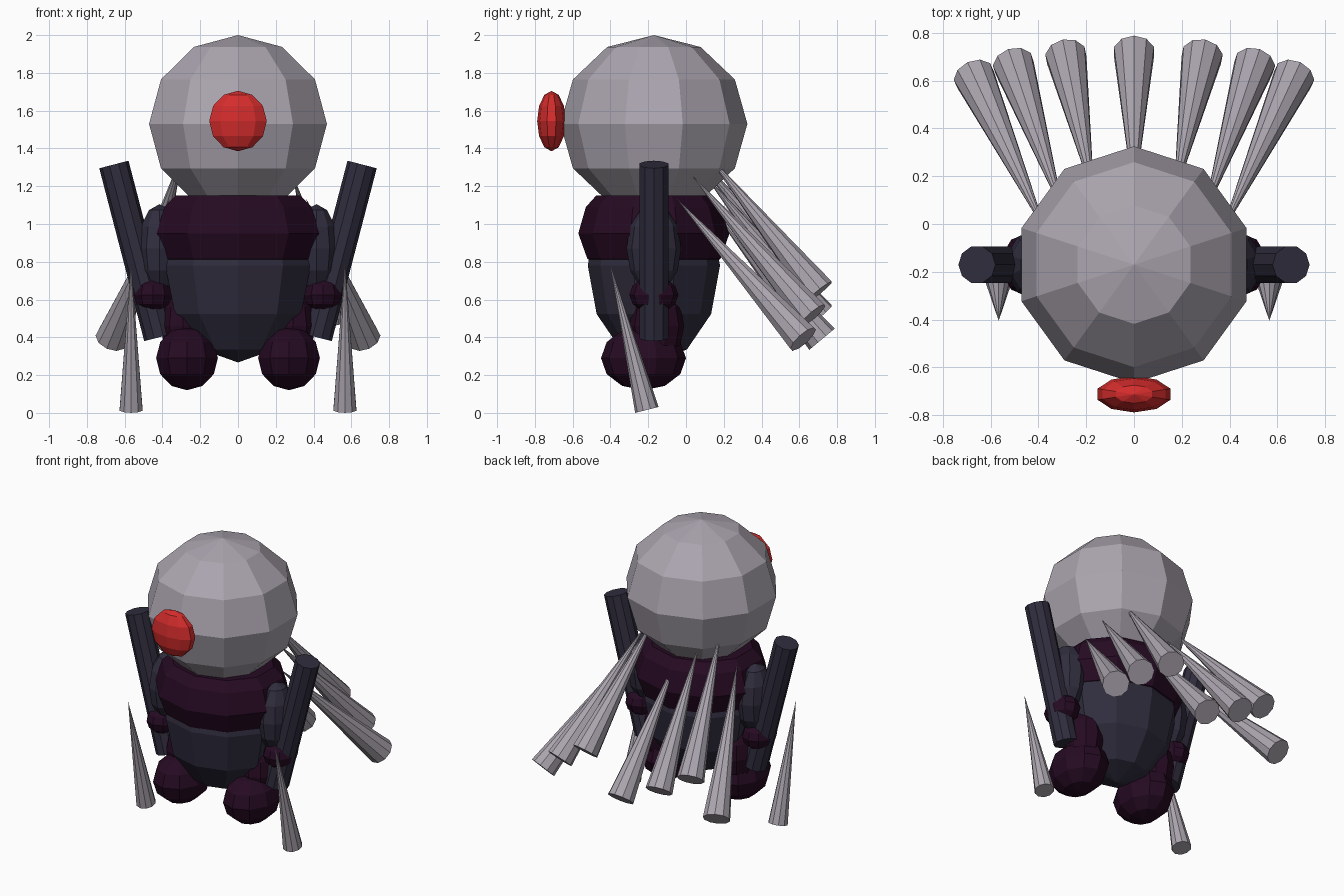
import bpy, bmesh, math
from mathutils import Vector, Matrix

if "Cube" in bpy.data.objects:
    bpy.data.objects.remove(bpy.data.objects["Cube"])


def material(name, rgb):
    m = bpy.data.materials.new(name)
    m.diffuse_color = (*rgb, 1)
    m.use_nodes = True
    m.node_tree.nodes["Principled BSDF"].inputs["Base Color"].default_value = m.diffuse_color
    return m


GREY = material("pale grey", (0.41, 0.375, 0.43))
RED = material("red", (0.66, 0.025, 0.025))
NAVY = material("dark slate", (0.030, 0.026, 0.048))
PURPLE = material("dark purple", (0.019, 0.003, 0.016))
YC = -0.17   # y of the body axis


def finish(bm, name, mat):
    bmesh.ops.recalc_face_normals(bm, faces=bm.faces)
    me = bpy.data.meshes.new(name)
    bm.to_mesh(me)
    bm.free()
    me.materials.append(mat)
    ob = bpy.data.objects.new(name, me)
    bpy.context.collection.objects.link(ob)
    return ob


def ball(name, centre, radii, mat):
    """Low-poly ellipsoid with 10 segments and 6 rings."""
    bm = bmesh.new()
    bmesh.ops.create_uvsphere(
        bm, u_segments=10, v_segments=6, radius=1,
        matrix=Matrix.Translation(centre) @ Matrix.Diagonal((*radii, 1)))
    return finish(bm, name, mat)


def rod(name, start, end, r_start, r_end, mat):
    """Ten-sided cylinder or cone between two points."""
    a, b = Vector(start), Vector(end)
    rot = (b - a).to_track_quat('Z', 'Y').to_matrix().to_4x4()
    bm = bmesh.new()
    bmesh.ops.create_cone(
        bm, cap_ends=True, segments=10, radius1=r_start, radius2=r_end,
        depth=(b - a).length, matrix=Matrix.Translation((a + b) / 2) @ rot)
    bmesh.ops.remove_doubles(bm, verts=bm.verts, dist=1e-5)
    return finish(bm, name, mat)


def lathe(name, rings, rx, ry, mat):
    """Closed elliptical stack of ten-sided rings (scale, z)."""
    bm = bmesh.new()
    loops = []
    for s, z in rings:
        angles = [math.pi / 2 + i * math.tau / 10 for i in range(10)]
        loops.append([bm.verts.new((rx * s * math.cos(t),
                                    YC + ry * s * math.sin(t), z))
                      for t in angles])
    for lo, hi in zip(loops, loops[1:]):
        for i in range(10):
            j = (i + 1) % 10
            bm.faces.new((lo[i], lo[j], hi[j], hi[i]))
    bm.faces.new(loops[0])
    bm.faces.new(loops[-1])
    return finish(bm, name, mat)


# Head and single eye
ball("head", (0, YC, 1.53), (0.495, 0.495, 0.47), GREY)
ball("eye", (0, -0.712, 1.545), (0.16, 0.076, 0.16), RED)

# Torso: bulging chest over a tapering belly
lathe("chest", [(0.6, 0.76), (0.88, 0.815), (1, 0.95), (0.9, 1.09), (0.76, 1.152)],
      0.455, 0.40, PURPLE)
ball("belly", (0, YC, 0.78), (0.405, 0.35, 0.513), NAVY)

# Paired limbs
for side, s in (("left", -1), ("right", 1)):
    ball(f"{side}_upper_arm", (s * 0.415, YC, 0.87), (0.12, 0.145, 0.235), NAVY)
    ball(f"{side}_hand", (s * 0.45, YC, 0.625), (0.107, 0.13, 0.097), PURPLE)
    rod(f"{side}_arm_cannon", (s * 0.419, YC, 0.40), (s * 0.657, YC, 1.315),
        0.08, 0.08, NAVY)
    ball(f"{side}_thigh", (s * 0.29, -0.155, 0.46), (0.125, 0.145, 0.20), PURPLE)
    ball(f"{side}_foot", (s * 0.27, -0.225, 0.29), (0.172, 0.225, 0.17), PURPLE)
    rod(f"{side}_claw", (s * 0.566, -0.207, 0.016), (s * 0.566, -0.405, 0.80),
        0.064, 0, GREY)

# Fan of seven quills on the back, staggered in three heights
BASE = [(0, 0.72), (0.285, 0.705), (0.505, 0.67), (0.67, 0.62)]
TIP = [(0, 0.10), (0.165, 0.10), (0.29, 0.03), (0.36, -0.05)]
for i in range(-3, 4):
    k, s = abs(i), (1 if i >= 0 else -1)
    z = (0.39, 0.64, 0.515)[i % 3]
    rod(f"quill_{i + 4}", (s * BASE[k][0], BASE[k][1], z),
        (s * TIP[k][0], TIP[k][1], z + 0.745), 0.088, 0, GREY)
